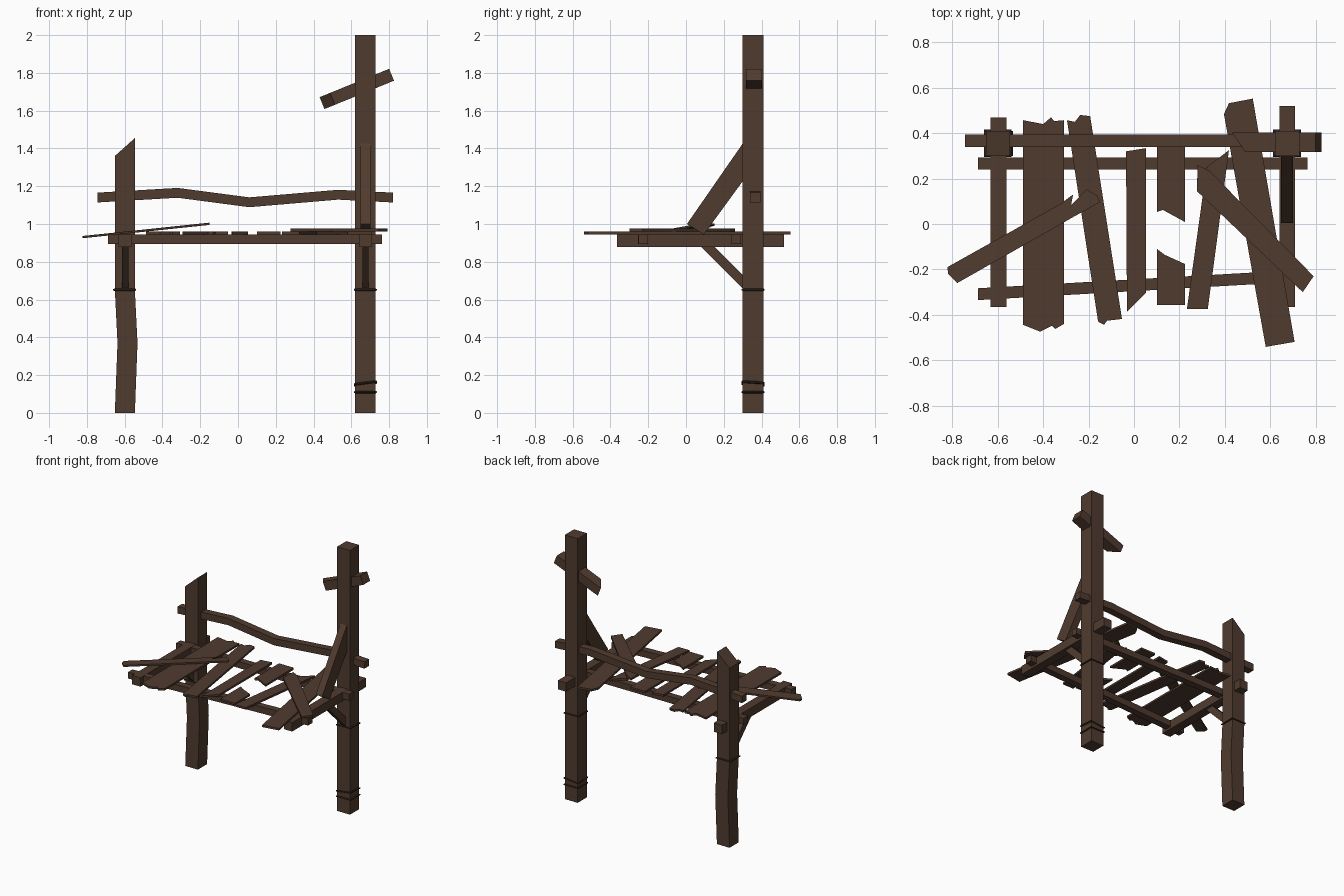
import bpy, bmesh
from mathutils import Vector, Matrix


def material(name, col):
    m = bpy.data.materials.new(name)
    m.diffuse_color = (*col, 1)
    return m


WOOD = material("brown wood", (0.080, 0.044, 0.028))
ROPE = material("dark binding", (0.030, 0.018, 0.012))


def finish(name, bm, mat=WOOD):
    bmesh.ops.recalc_face_normals(bm, faces=bm.faces)
    me = bpy.data.meshes.new(name)
    bm.to_mesh(me)
    bm.free()
    me.materials.append(mat)
    ob = bpy.data.objects.new(name, me)
    bpy.context.collection.objects.link(ob)
    return ob


def prism(name, pts, vec, mat=WOOD):
    """Flat outline extruded along a vector."""
    bm = bmesh.new()
    f = bm.faces.new([bm.verts.new(p) for p in pts])
    r = bmesh.ops.extrude_face_region(bm, geom=[f])
    bmesh.ops.translate(bm, vec=vec,
                        verts=[g for g in r["geom"] if isinstance(g, bmesh.types.BMVert)])
    return finish(name, bm, mat)


def box(name, x0, x1, y0, y1, z0, z1):
    return prism(name, [(x0, y0, z0), (x1, y0, z0), (x1, y1, z0), (x0, y1, z0)],
                 (0, 0, z1 - z0))


def plank(name, pts, z0=0.945, t=0.015, slope=0.0):
    """Deck board from a plan outline; slope lifts it along x."""
    return prism(name, [(x, y, z0 + slope * x) for x, y in pts], (0, 0, t))


def binding(name, x, y, z, tilt=0.0):
    """Thin square band around a post, pointed outward in section."""
    bm = bmesh.new()
    rows = []
    for h, dz in ((0.054, -0.007), (0.061, -0.003), (0.061, 0.003), (0.054, 0.007)):
        rows.append([bm.verts.new((x + sx * h, y + sy * h, z + dz + tilt * (sx - 0.5 * sy)))
                     for sx, sy in ((-1, -1), (1, -1), (1, 1), (-1, 1))])
    for a, b in zip(rows, rows[1:]):
        for i in range(4):
            j = (i + 1) % 4
            bm.faces.new((a[i], a[j], b[j], b[i]))
    bm.faces.new(rows[0])
    bm.faces.new(rows[-1])
    return finish(name, bm, ROPE)


# Posts: a tall straight one and a bent, broken one
PY, LX, RX = 0.355, -0.6, 0.674
box("right_post", RX - 0.054, RX + 0.054, 0.30, 0.41, 0, 2)
prism("left_post", [(-0.652, 0.30, 0), (-0.546, 0.30, 0), (-0.532, 0.30, 0.37),
                    (-0.546, 0.30, 0.65), (-0.546, 0.30, 1.455), (-0.652, 0.30, 1.36),
                    (-0.652, 0.30, 0.65), (-0.638, 0.30, 0.37)], (0, 0.11, 0))
binding("left_post_band", LX, PY, 0.652)
binding("right_post_band", RX, PY, 0.652)
binding("right_post_low_band", RX, PY, 0.11)
binding("right_post_tilted_band", RX, PY, 0.155, 0.007)

# Deck frame
box("left_side_beam", -0.632, -0.562, -0.365, 0.47, 0.878, 0.945)
box("right_side_beam", 0.641, 0.709, -0.365, 0.52, 0.878, 0.945)
box("back_beam", -0.687, 0.763, 0.24, 0.292, 0.895, 0.944)
prism("front_beam", [(-0.687, -0.335, 0.895), (0.763, -0.252, 0.895),
                     (0.763, -0.2, 0.895), (-0.687, -0.283, 0.895)], (0, 0, 0.049))

# Braces
for side, x in (("left", -0.597), ("right", 0.675)):
    prism(side + "_lower_brace", [(x - 0.016, y, z) for y, z in
          ((0.07, 0.89), (0.14, 0.89), (0.31, 0.72), (0.31, 0.65))], (0.032, 0, 0))
prism("upper_brace", [(0.648, y, z) for y, z in
      ((0.31, 1.44), (0.005, 1.0), (0.095, 0.945), (0.31, 1.24))], (0.053, 0, 0))

# Warped rail
rail = [(-0.745, 1.14), (-0.32, 1.165), (0.06, 1.115), (0.53, 1.155), (0.82, 1.14)]
prism("rail", [(x, 0.34, z - 0.026) for x, z in rail]
      + [(x, 0.34, z + 0.026) for x, z in reversed(rail)], (0, 0.055, 0))

# Broken cross arm on the tall post
bm = bmesh.new()
a, b = Vector((0.445, 0, 1.64)), Vector((0.813, 0, 1.79))
d = (b - a).normalized()
n = Vector((-d.z, 0, d.x)) * 0.034
ends = []
for p, skew in ((a, 0.06), (b, 0)):
    ends.append([bm.verts.new(p + n * s + d * (skew if y < 0.35 else 0) + Vector((0, y, 0)))
                 for y, s in ((0.318, -1), (0.402, -1), (0.402, 1), (0.318, 1))])
for i in range(4):
    j = (i + 1) % 4
    bm.faces.new((ends[0][i], ends[0][j], ends[1][j], ends[1][i]))
bm.faces.new(ends[0])
bm.faces.new(ends[1])
finish("cross_arm", bm)

# Deck boards with splintered ends
plank("board_1", [(-0.488, 0.457), (-0.4, 0.44), (-0.365, 0.47), (-0.352, 0.453), (-0.308, 0.457),
                  (-0.308, -0.44), (-0.347, -0.462), (-0.36, -0.448), (-0.413, -0.474), (-0.488, -0.444)])
plank("board_2", [(-0.295, 0.457), (-0.26, 0.45), (-0.237, 0.48), (-0.193, 0.475),
                  (-0.053, -0.418), (-0.119, -0.426), (-0.132, -0.444), (-0.158, -0.43)])
plank("board_3", [(-0.035, 0.32), (0.053, 0.334), (0.053, -0.303), (-0.031, -0.387)])
plank("board_4_back", [(0.101, 0.347), (0.224, 0.347), (0.224, 0.009), (0.127, 0.062), (0.101, 0.053)])
plank("board_4_front", [(0.101, -0.11), (0.136, -0.136), (0.224, -0.176),
                        (0.224, -0.356), (0.101, -0.356)])
plank("board_5", [(0.233, -0.374), (0.325, -0.374), (0.418, 0.325), (0.32, 0.25)])
plank("board_6", [(0.396, 0.484), (0.418, 0.532), (0.523, 0.552), (0.707, -0.519), (0.58, -0.541)])

# Loose boards lying across the deck
plank("loose_left_board", [(-0.822, -0.19), (-0.325, 0.088), (-0.268, 0.13), (-0.277, 0.083),
                           (-0.207, 0.152), (-0.163, 0.125), (-0.15, 0.096), (-0.26, 0.035),
                           (-0.778, -0.26), (-0.818, -0.22)], 1.011, 0.012, 0.105)
plank("loose_right_board", [(0.28, 0.26), (0.334, 0.233), (0.791, -0.23), (0.743, -0.3),
                            (0.277, 0.145)], 0.96)
